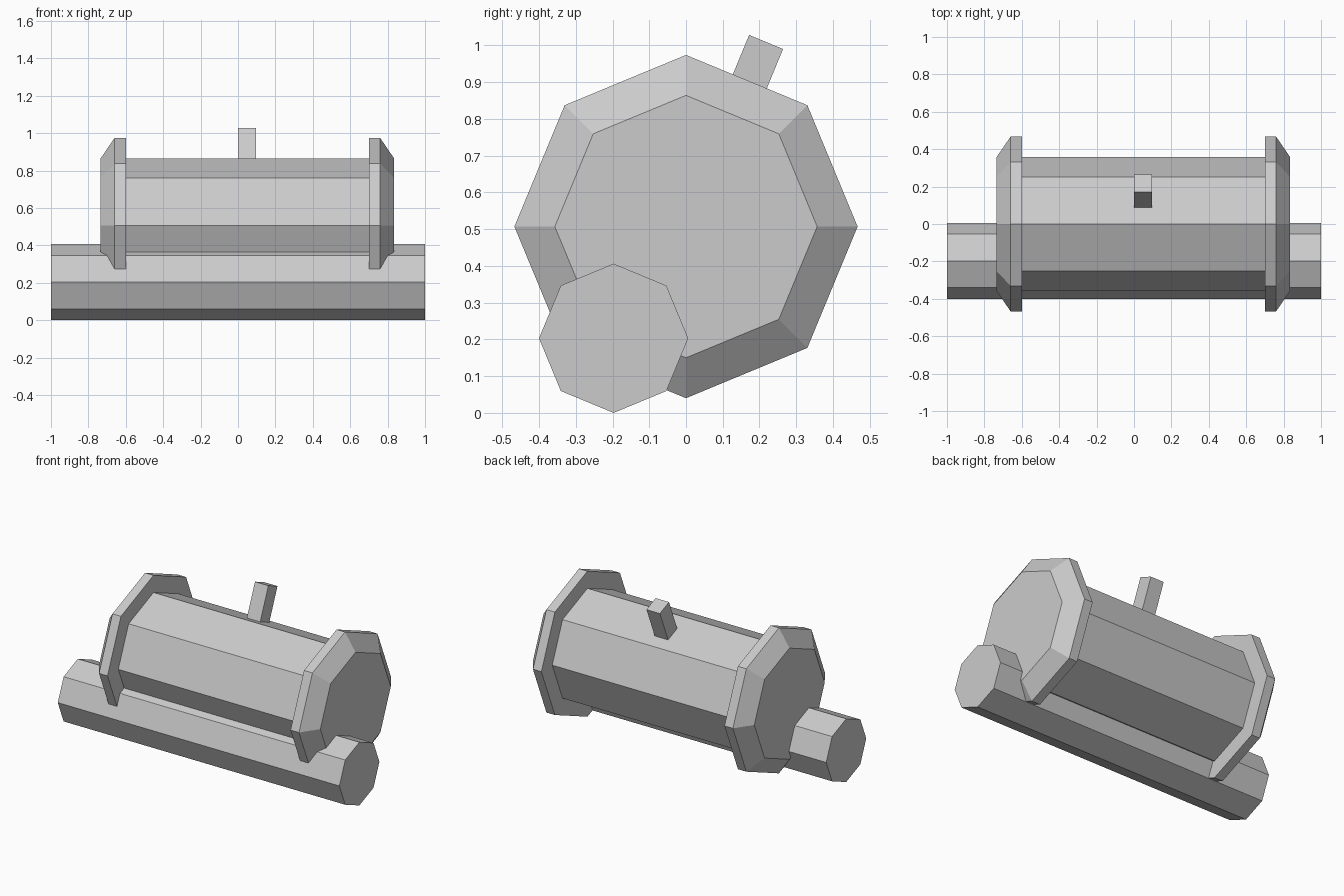
import bpy, bmesh
from math import radians, sin, cos, tau
from mathutils import Matrix

if "Cube" in bpy.data.objects:
    bpy.data.objects.remove(bpy.data.objects["Cube"])


def add_object(name, bm):
    bmesh.ops.recalc_face_normals(bm, faces=bm.faces)
    mesh = bpy.data.meshes.new(name)
    bm.to_mesh(mesh)
    bm.free()
    obj = bpy.data.objects.new(name, mesh)
    bpy.context.collection.objects.link(obj)
    return obj


def lathe_x(name, profile, y, z, sides=8):
    """Spin (x, radius) points around an axis parallel to x and cap both ends."""
    bm = bmesh.new()
    rings = [[bm.verts.new((x, y + r * cos(tau * i / sides), z + r * sin(tau * i / sides)))
              for i in range(sides)] for x, r in profile]
    for a, b in zip(rings, rings[1:]):
        for i in range(sides):
            j = (i + 1) % sides
            bm.faces.new((a[i], a[j], b[j], b[i]))
    bm.faces.new(rings[0])
    bm.faces.new(rings[-1])
    return add_object(name, bm)


# Receiver drum with a bevelled flange at each end
R, F = 0.357, 0.467
lathe_x("drum", [(-0.735, R), (-0.66, F), (-0.60, F), (-0.60, R),
                 (0.70, R), (0.70, F), (0.76, F), (0.835, R)], 0, 0.507)

# Long octagonal tube underneath
lathe_x("lower_tube", [(-1, 0.203), (1, 0.203)], -0.197, 0.203)

# Small post standing square on the sloping upper face of the drum
bm = bmesh.new()
bmesh.ops.create_cube(bm, size=1, matrix=(
    Matrix.Translation((0.048, 0.174, 0.903))
    @ Matrix.Rotation(radians(-22.5), 4, 'X')
    @ Matrix.Diagonal((0.095, 0.1, 0.23, 1))))
add_object("top_post", bm)
